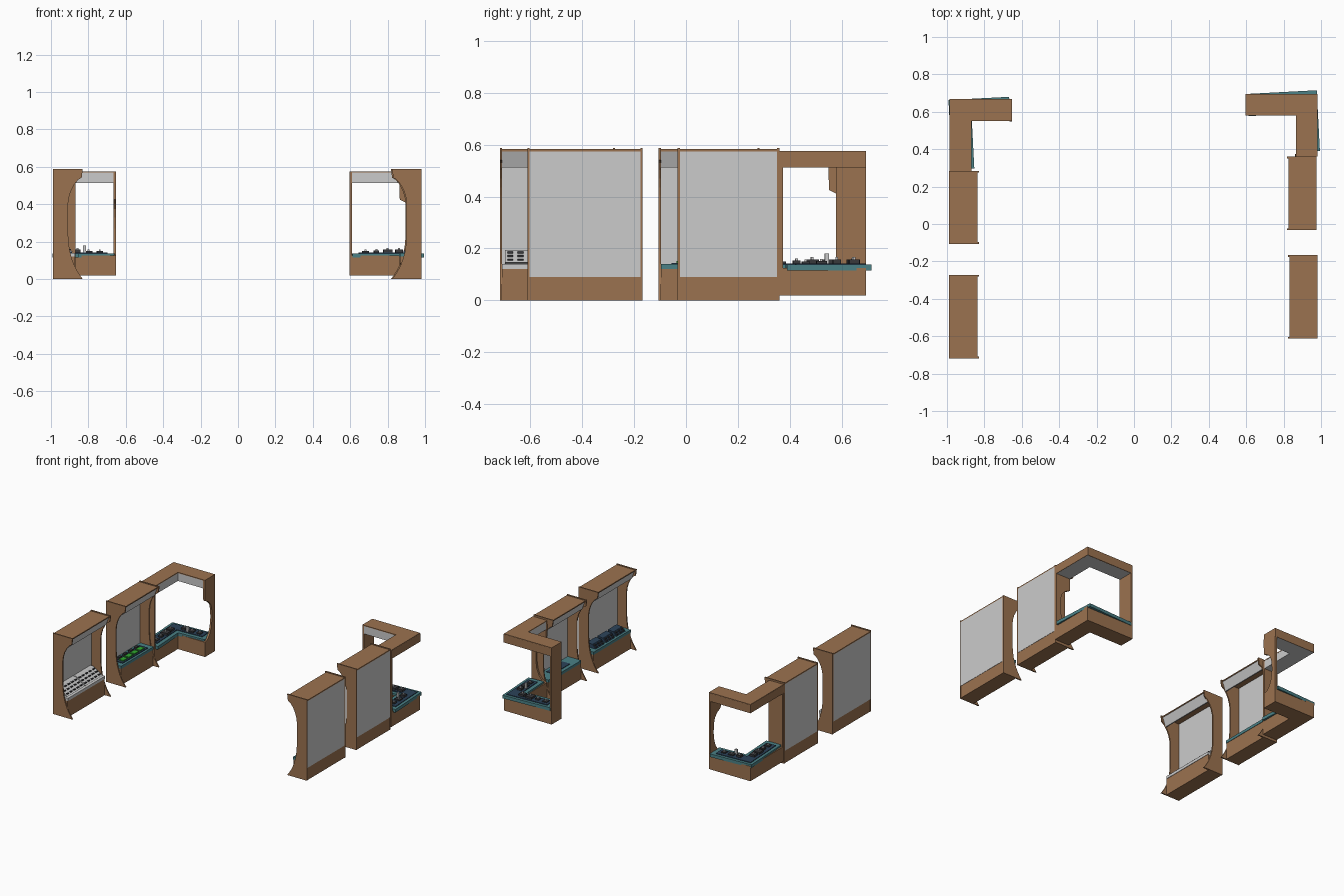
import bpy, bmesh, math
from mathutils import Matrix, Vector

if "Cube" in bpy.data.objects:
    bpy.data.objects.remove(bpy.data.objects["Cube"])


def mat(name, c):
    m = bpy.data.materials.new(name)
    m.diffuse_color = (*c, 1)
    m.use_nodes = True
    m.node_tree.nodes["Principled BSDF"].inputs["Base Color"].default_value = m.diffuse_color
    return m


WOOD = mat("wood", (0.33, 0.17, 0.08))
TEAL = mat("teal", (0.07, 0.22, 0.24))
NAVY = mat("navy", (0.025, 0.055, 0.10))
GREEN = mat("green", (0.03, 0.40, 0.03))
DARK = mat("dark", (0.04, 0.04, 0.045))
M = Matrix()      # placement of the unit being built


def prism(name, pts, extrude, material=None, local=None):
    """Extrude a planar outline along a vector."""
    bm = bmesh.new()
    f = bm.faces.new([bm.verts.new(p) for p in pts])
    r = bmesh.ops.extrude_face_region(bm, geom=[f])
    new = [v for v in r["geom"] if isinstance(v, bmesh.types.BMVert)]
    bmesh.ops.translate(bm, verts=new, vec=Vector(extrude))
    bmesh.ops.transform(bm, matrix=M @ (local or Matrix()), verts=bm.verts)
    bmesh.ops.recalc_face_normals(bm, faces=bm.faces)
    me = bpy.data.meshes.new(name)
    bm.to_mesh(me)
    bm.free()
    ob = bpy.data.objects.new(name, me)
    bpy.context.collection.objects.link(ob)
    if material:
        me.materials.append(material)
    return ob


def box(name, lo, hi, material=None, local=None):
    (a, b, c), (d, e, f) = lo, hi
    return prism(name, [(a, b, c), (d, b, c), (d, e, c), (a, e, c)],
                 (0, 0, f - c), material, local)


def along(name, prof, v0, v1, material=None):
    """Depth/height profile running along the length of a case."""
    return prism(name, [(u, v0, z) for u, z in prof], (0, v1 - v0, 0), material)


# straight case: depth on +x from the back, length on +y
SIDE = [(0, 0), (.158, 0), (.142, .022), (.126, .048), (.112, .076), (.1, .108),
        (.09, .145), (.083, .19), (.08, .235), (.08, .405), (.084, .435),
        (.094, .47), (.111, .503), (.132, .53), (.152, .542), (.158, .588), (0, .588)]
T = .009


def case(name, length, counter):
    for i, v in enumerate((0, length - T)):
        along(f"{name}_side_panel_{i}", SIDE, v, v + T, WOOD)
    a, b = T, length - T
    box(f"{name}_base", (.002, a, 0), (.113, b, .12), WOOD)
    box(f"{name}_counter", (.008, a, .12), (.116, b, .14), counter)
    box(f"{name}_back_panel", (0, a, .09), (.007, b, .575))
    box(f"{name}_top", (0, a, .575), (.15, b, .583), WOOD)
    along(f"{name}_header", [(.122, .513), (.146, .575), (.138, .575), (.114, .513)], a, b)


def console(name, v0, v1, prof, material, rows, cols, key_mat):
    """Sloped desk with a grid of small keys; slope runs prof[1] -> prof[2]."""
    along(f"{name}_desk", prof, v0, v1, material)
    p, q = Vector(prof[1]), Vector(prof[2])
    for r in range(rows):
        c = p.lerp(q, (r + .7) / (rows + .4))
        for k in range(cols):
            v = v0 + (v1 - v0) * (k + .5) / cols
            w = (v1 - v0) / cols * .28
            box(f"{name}_key_{r}_{k}", (c.x - .005, v - w, c.y - .004),
                (c.x + .005, v + w, c.y + .004), key_mat)


def place(x, y, side=1):
    global M
    M = Matrix.Translation((x, y, 0)) @ Matrix.Diagonal((side, 1, 1, 1))


# left front case with two grey sloped desks
place(-.988, -.718)
case("left_front", .445, None)
for i in range(2):
    v = .02 + i * .205
    console(f"left_front_{i}", v, v + .198,
            [(.008, .14), (.105, .146), (.03, .195), (.008, .195)], None, 3, 5, DARK)

# left middle case with low modules and green boards
place(-.988, -.106)
case("left_middle", .39, TEAL)
box("left_middle_tray", (.03, .05, .14), (.1, .34, .145), NAVY)
for i in range(4):
    v = .07 + i * .065
    box(f"green_board_{i}", (.055, v, .145), (.09, v + .05, .152), GREEN)
    box(f"module_{i}", (.035, v + .005, .145), (.052, v + .04, .16), DARK)

# right front case with three dark desks
place(.982, -.612, -1)
case("right_front", .445, TEAL)
for i in range(3):
    v = .05 + i * .12
    console(f"right_front_{i}", v, v + .1,
            [(.03, .14), (.1, .14), (.075, .168), (.03, .172)], NAVY, 2, 3, DARK)

# right middle case, plain counter
place(.976, -.033, -1)
case("right_middle", .393, TEAL)
box("right_middle_mat", (.03, .1, .14), (.09, .29, .144), NAVY)


# corner unit: outer corner at the origin, arms on +x and -y
def ell(name, a, b, w, z0, z1, material=None, inset=0, local=None):
    i = inset
    pts = [(i, -i), (a - i, -i), (a - i, -w + i), (w - i, -w + i), (w - i, -b + i), (i, -b + i)]
    return prism(name, [(x, y, z0) for x, y in pts], (0, 0, z1 - z0), material, local)


def corner(name, dx, dy):
    A, B, W = .333, .385, .115
    ell(f"{name}_base", A - .002, B - .002, W, .018, .125, WOOD)
    tilt = Matrix.Translation((dx, dy, 0)) @ Matrix.Rotation(math.radians(3), 4, 'Z')
    ell(f"{name}_counter", .325, .372, .119, .115, .138, TEAL, 0, tilt)
    ell(f"{name}_inlay", .31, .355, .112, .138, .143, NAVY, .02, tilt)
    ell(f"{name}_header", A - .004, B - .004, W, .513, .57, None, .001)
    ell(f"{name}_top", A, B, W, .57, .576, WOOD)
    box(f"{name}_fascia_a", (0, -.006, .513), (A, .001, .573), WOOD)
    box(f"{name}_fascia_b", (-.001, -B, .513), (.006, 0, .573), WOOD)
    # plain end post and bracketed end post
    box(f"{name}_plain_post", (0, -B, .018), (W, -B + .014, .576), WOOD)
    prof = [(0, .018), (-W, .018), (-W, .125), (-.085, .135), (-.06, .165), (-.042, .21),
            (-.034, .27), (-.036, .33), (-.048, .375), (-.075, .405), (-W, .425),
            (-W - .003, .513), (-W, .576), (0, .576)]
    prism(f"{name}_bracket_post", [(A - .014, y, z) for y, z in prof], (.014, 0, 0), WOOD)
    # small instruments on the inlay
    for i, (x, y, s, h) in enumerate([(.13, -.06, .016, .02), (.19, -.06, .02, .012),
                                      (.25, -.06, .016, .01), (.06, -.12, .02, .02),
                                      (.06, -.18, .025, .02), (.06, -.24, .014, .014),
                                      (.06, -.30, .018, .01)]):
        box(f"{name}_instrument_{i}", (x - s, y - s, .143), (x + s, y + s, .143 + h * .7), DARK, tilt)
        box(f"{name}_knob_{i}", (x - .005, y - .005, .143), (x + .005, y + .005, .147 + h), None, tilt)
    box(f"{name}_handle", (.16, -.085, .143), (.176, -.072, .18), None, tilt)


M = Matrix.Translation((-.985, .667, 0))
corner("left_corner", -.007, -.004)
M = Matrix.Translation((.98, .694, 0)) @ Matrix.Rotation(-math.pi / 2, 4, 'Z')
corner("right_corner", -.021, -.003)
